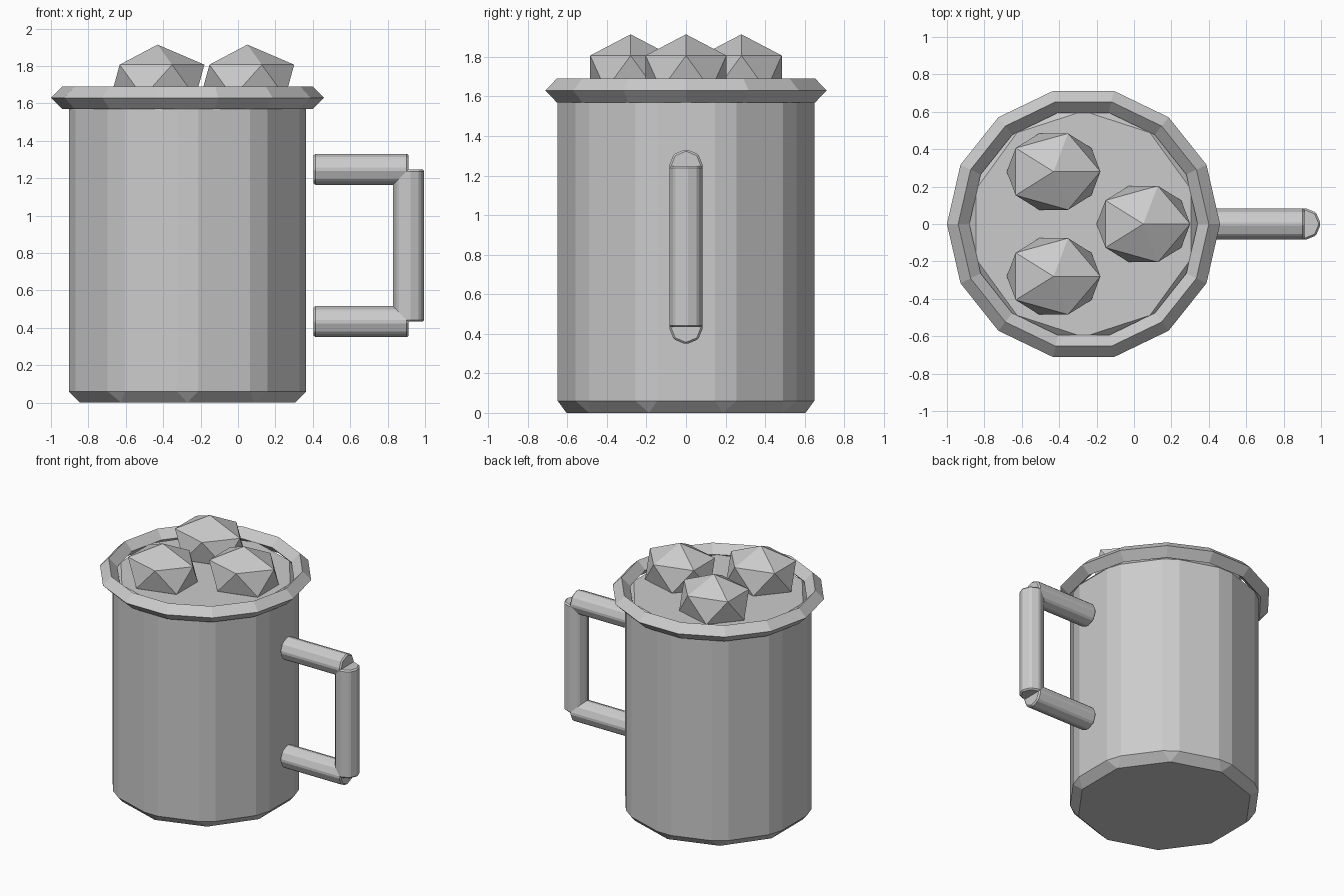
import bpy
import bmesh
import math
from mathutils import Vector

cube = bpy.data.objects.get("Cube")
if cube:
    bpy.data.objects.remove(cube, do_unlink=True)

CUP_X = -0.27
RIM_Z = 1.63

grey = bpy.data.materials.new("plain_grey")
grey.use_nodes = True
grey.diffuse_color = (0.6, 0.6, 0.6, 1)
grey.node_tree.nodes["Principled BSDF"].inputs["Base Color"].default_value = (0.6, 0.6, 0.6, 1)


def finish(obj, name):
    obj.name = name
    obj.data.name = name
    obj.data.materials.append(grey)
    return obj


def bevelled_prism(name, sides, radius, start, end, bevel):
    """Regular prism between two points, with every edge chamfered."""
    start, end = Vector(start), Vector(end)
    axis = end - start
    bm = bmesh.new()
    ring = []
    for i in range(sides):
        a = math.pi / 2 + math.tau * i / sides
        ring.append(bm.verts.new((radius * math.cos(a), radius * math.sin(a), 0)))
    base = bm.faces.new(ring)
    top = bmesh.ops.extrude_face_region(bm, geom=[base], use_keep_orig=True)
    moved = [v for v in top["geom"] if isinstance(v, bmesh.types.BMVert)]
    bmesh.ops.translate(bm, verts=moved, vec=(0, 0, axis.length))
    bmesh.ops.recalc_face_normals(bm, faces=bm.faces[:])
    bmesh.ops.bevel(bm, geom=bm.edges[:], offset=bevel, offset_type='OFFSET',
                    segments=1, affect='EDGES', clamp_overlap=True)
    mesh = bpy.data.meshes.new(name)
    bm.to_mesh(mesh)
    bm.free()
    obj = bpy.data.objects.new(name, mesh)
    bpy.context.collection.objects.link(obj)
    obj.location = start
    obj.rotation_euler = (0, math.pi / 2 if axis.x else 0, 0)
    return finish(obj, name)


# Cup body
bevelled_prism("cup_body", 10, 0.667, (CUP_X, 0, 0), (CUP_X, 0, RIM_Z), 0.06)

# Diamond-section rim
bpy.ops.mesh.primitive_torus_add(major_segments=14, minor_segments=4,
                                 major_radius=0.67, minor_radius=0.06,
                                 location=(CUP_X, 0, RIM_Z))
finish(bpy.context.object, "rim")

# Handle: two arms and an upright grip
ARM_LOW, ARM_HIGH, GRIP_X = 0.433, 1.247, 0.912
for name, z in (("handle_lower_arm", ARM_LOW), ("handle_upper_arm", ARM_HIGH)):
    bevelled_prism(name, 8, 0.087, (0.405, 0, z), (GRIP_X, 0, z), 0.01)
bevelled_prism("handle_grip", 8, 0.087, (GRIP_X, 0, ARM_LOW), (GRIP_X, 0, ARM_HIGH), 0.01)

# Three faceted lumps on top
for i, (x, y) in enumerate(((-0.43, 0.28), (-0.43, -0.28), (0.05, 0))):
    bpy.ops.mesh.primitive_ico_sphere_add(subdivisions=1, radius=1, location=(x, y, 1.72))
    lump = finish(bpy.context.object, f"topping_lump_{i + 1}")
    lump.scale = (0.28, 0.24, 0.194)
